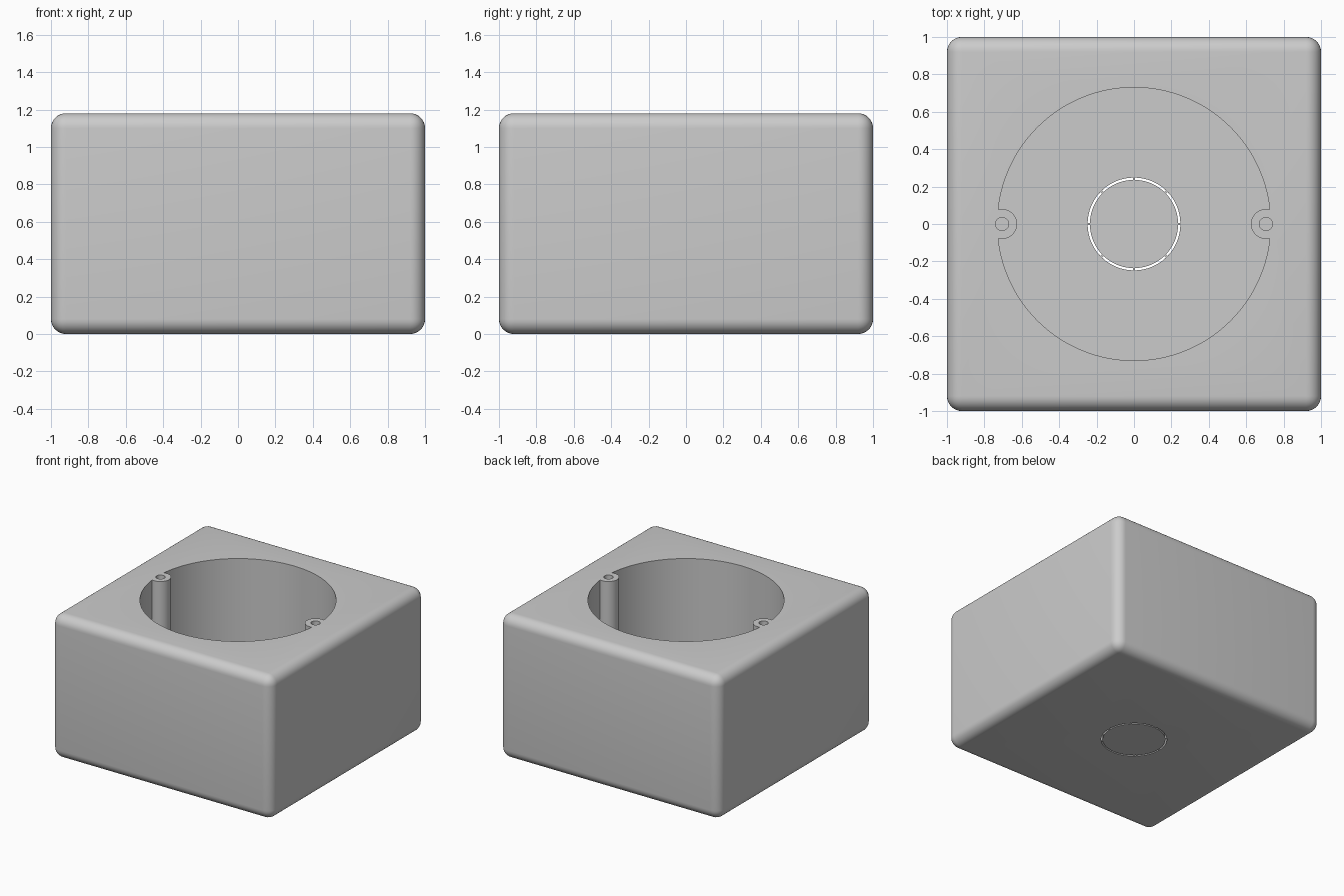
import bpy, bmesh
from math import sin, cos, pi, radians

HEIGHT, FLOOR = 1.18, 0.06
CAVITY_R, POST_X, POST_R, HOLE_R = 0.73, 0.705, 0.08, 0.035
SLOT_IN, SLOT_OUT, TAB = 0.236, 0.248, 0.013

old = bpy.data.objects.get("Cube")
if old:
    bpy.data.objects.remove(old, do_unlink=True)

grey = bpy.data.materials.new("plain grey")
grey.use_nodes = True
grey.diffuse_color = (0.6, 0.6, 0.6, 1)
grey.node_tree.nodes["Principled BSDF"].inputs["Base Color"].default_value = (0.6, 0.6, 0.6, 1)


def prism(name, outline, z0, z1):
    """Extrude a closed counter-clockwise outline from z0 up to z1."""
    bm = bmesh.new()
    low = bm.faces.new([bm.verts.new((x, y, z0)) for x, y in outline])
    top = bmesh.ops.extrude_face_region(bm, geom=[low], use_keep_orig=True)
    bmesh.ops.translate(bm, vec=(0, 0, z1 - z0),
                        verts=[v for v in top["geom"] if isinstance(v, bmesh.types.BMVert)])
    bmesh.ops.recalc_face_normals(bm, faces=bm.faces)
    mesh = bpy.data.meshes.new(name)
    bm.to_mesh(mesh)
    bm.free()
    mesh.materials.append(grey)
    obj = bpy.data.objects.new(name, mesh)
    bpy.context.collection.objects.link(obj)
    return obj


def arc(r, a0, a1, n, cx=0.0):
    return [(cx + r * cos(a0 + (a1 - a0) * i / n), r * sin(a0 + (a1 - a0) * i / n))
            for i in range(n + 1)]


def cylinder(name, r, z0, z1, cx=0.0, n=48):
    return prism(name, arc(r, 0, 2 * pi, n, cx)[:-1], z0, z1)


def apply(obj, mod):
    bpy.context.view_layer.objects.active = obj
    bpy.ops.object.modifier_apply(modifier=mod.name)


def cut(obj, cutter):
    mod = obj.modifiers.new("cut", "BOOLEAN")
    mod.operation, mod.solver, mod.object = "DIFFERENCE", "EXACT", cutter
    apply(obj, mod)
    bpy.data.objects.remove(cutter, do_unlink=True)


# Rounded block
box = prism("junction_box", [(-1, -1), (1, -1), (1, 1), (-1, 1)], 0, HEIGHT)
bevel = box.modifiers.new("rounding", "BEVEL")
bevel.width, bevel.segments = 0.08, 8
apply(box, bevel)

# Round cavity that leaves the two screw posts standing
cavity = cylinder("cavity_cutter", CAVITY_R, FLOOR, HEIGHT + 0.1, n=128)
for side in (-1, 1):
    cut(cavity, cylinder("post_shape", POST_R, 0, HEIGHT + 0.2, side * POST_X))
cut(box, cavity)

# Screw holes in the posts
for side in (-1, 1):
    cut(box, cylinder("screw_hole_cutter", HOLE_R, HEIGHT * 0.4, HEIGHT + 0.1, side * POST_X, 32))

# Knockout ring in the floor: eight slots separated by thin tabs
for k in range(8):
    half_tab = TAB / 2 / SLOT_OUT
    a0, a1 = k * pi / 4 + half_tab, (k + 1) * pi / 4 - half_tab
    outline = arc(SLOT_OUT, a0, a1, 10) + arc(SLOT_IN, a1, a0, 10)
    cut(box, prism("slot_cutter", outline, -0.1, FLOOR + 0.1))

bpy.ops.object.select_all(action="DESELECT")
box.select_set(True)
bpy.context.view_layer.objects.active = box
bpy.ops.object.shade_smooth_by_angle(angle=radians(30))
